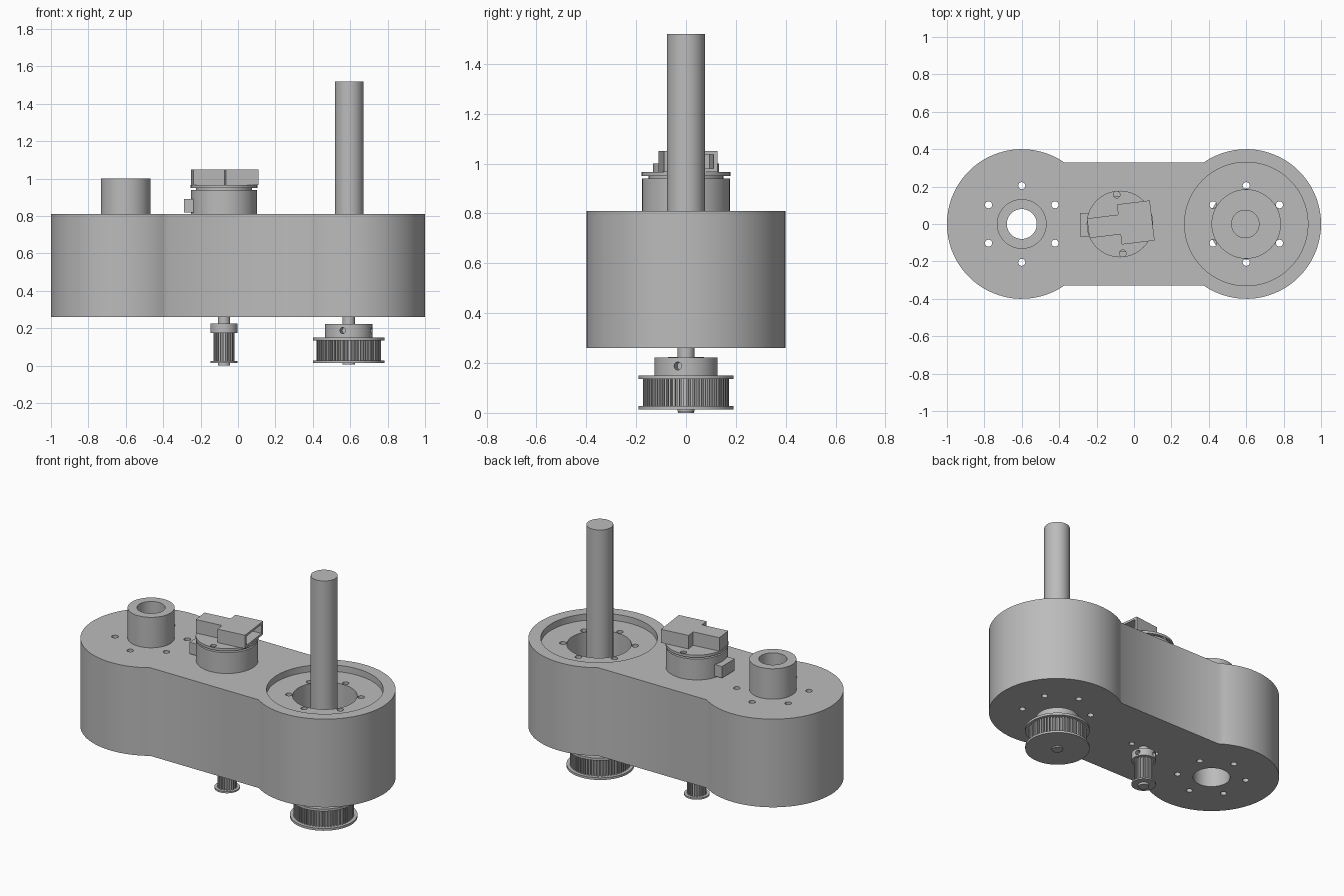
import bpy, bmesh, math
from mathutils import Matrix, Vector

cube = bpy.data.objects.get("Cube")
if cube:
    bpy.data.objects.remove(cube, do_unlink=True)

grey = bpy.data.materials.new("plain grey")
grey.use_nodes = True
grey.diffuse_color = (0.5, 0.5, 0.5, 1)
grey.node_tree.nodes["Principled BSDF"].inputs["Base Color"].default_value = (0.5, 0.5, 0.5, 1)


def prism(name, outline, z0, z1):
    """Extrude a closed counter-clockwise outline from z0 to z1."""
    bm = bmesh.new()
    low = bm.faces.new([bm.verts.new((x, y, z0)) for x, y in outline])
    up = bmesh.ops.extrude_face_region(bm, geom=[low])["geom"]
    bmesh.ops.translate(bm, vec=(0, 0, z1 - z0),
                        verts=[v for v in up if isinstance(v, bmesh.types.BMVert)])
    bmesh.ops.recalc_face_normals(bm, faces=bm.faces)
    mesh = bpy.data.meshes.new(name)
    bm.to_mesh(mesh)
    bm.free()
    mesh.materials.append(grey)
    ob = bpy.data.objects.new(name, mesh)
    bpy.context.collection.objects.link(ob)
    return ob


def arc(cx, cy, r, a0, a1, n):
    return [(cx + r * math.cos(a0 + (a1 - a0) * i / n),
             cy + r * math.sin(a0 + (a1 - a0) * i / n)) for i in range(n + 1)]


def cylinder(name, x, y, r, z0, z1, n=48):
    return prism(name, arc(x, y, r, 0, math.tau, n)[:-1], z0, z1)


def box(name, x0, x1, y0, y1, z0, z1):
    return prism(name, [(x0, y0), (x1, y0), (x1, y1), (x0, y1)], z0, z1)


def select(ob):
    bpy.ops.object.select_all(action='DESELECT')
    ob.select_set(True)
    bpy.context.view_layer.objects.active = ob


def combine(ob, other, operation='DIFFERENCE'):
    """Apply a boolean, then drop the helper."""
    mod = ob.modifiers.new("cut", 'BOOLEAN')
    mod.operation, mod.solver, mod.object = operation, 'EXACT', other
    select(ob)
    bpy.ops.object.modifier_apply(modifier=mod.name)
    bpy.data.objects.remove(other, do_unlink=True)


def set_screws(ob, x, z, r, angles):
    """Blind radial holes in a hub."""
    for a in angles:
        hole = cylinder("screw_cutter", 0, 0, 0.016, r * 0.6, r * 1.2, 16)
        d = Vector((math.cos(a), math.sin(a), 0))
        hole.data.transform(Matrix.Translation((x, 0, z)) @ d.to_track_quat('Z', 'Y').to_matrix().to_4x4())
        combine(ob, hole)


LEFT, RIGHT, MOTOR = 0.6, -0.6, -0.075
BASE, TOP = 0.26, 0.81

# Housing: two round ends joined by a narrower web
a = math.asin(0.33 / 0.4)
housing = prism("housing", arc(LEFT, 0, 0.4, a - math.pi, math.pi - a, 48)
                + arc(RIGHT, 0, 0.4, a, math.tau - a, 48), BASE, TOP)

# Bearing recess, deep pocket and idler bore
combine(housing, cylinder("recess_cutter", LEFT, 0, 0.33, TOP - 0.04, 1, 64))
combine(housing, cylinder("pocket_cutter", LEFT, 0, 0.183, 0.32, 1))
combine(housing, cylinder("bore_cutter", RIGHT, 0, 0.08, 0, 1.2))
combine(housing, cylinder("counterbore_cutter", RIGHT, 0, 0.11, 0, 0.74))

# Bolt circles and motor mounting holes
for cx in (LEFT, RIGHT):
    for i in range(6):
        t = math.pi / 2 + i * math.pi / 3
        combine(housing, cylinder("bolt_cutter", cx + 0.205 * math.cos(t),
                                  0.205 * math.sin(t), 0.019, 0, 1, 16))
for side in (-1, 1):
    combine(housing, cylinder("mount_cutter", MOTOR + side * 0.092, 0, 0.017, 0, 0.36, 16))

# Idler sleeve
sleeve = cylinder("idler_sleeve", RIGHT, 0, 0.133, TOP, 1.0)
combine(sleeve, cylinder("sleeve_cutter", RIGHT, 0, 0.08, 0.5, 1.2))

# Output shaft
cylinder("output_shaft", LEFT - 0.005, 0, 0.076, 0.32, 1.52)

# Motor can, neck, cap plate and side terminal
cylinder("motor_can", MOTOR, 0, 0.176, TOP, 0.94)
cylinder("motor_neck", MOTOR, 0, 0.15, 0.94, 0.952)
cap = cylinder("motor_cap", MOTOR, 0, 0.178, 0.95, 0.966)
for x, y in ((-0.093, 0.157), (-0.06, -0.157)):
    combine(cap, cylinder("cap_hole_cutter", x, y, 0.018, 0.9, 1, 16))
box("motor_terminal", -0.29, -0.22, -0.066, 0.06, 0.82, 0.892)

# Connector block: T shape with an open socket, slightly turned
socket = prism("connector_socket", [(-0.255, -0.053), (-0.087, -0.053), (-0.087, -0.108),
                                    (0.09, -0.108), (0.09, 0.108), (-0.087, 0.108),
                                    (-0.087, 0.053), (-0.255, 0.053)], 0.966, 1.05)
combine(socket, box("socket_cutter", -0.04, 0.2, -0.092, 0.092, 0.98, 1.036))
socket.data.transform(Matrix.Translation((0.008, 0.008, 0)) @ Matrix.Rotation(math.radians(7), 4, 'Z'))


def toothed_belt_wheel(name, x, r, depth, teeth, z0, z1):
    """Square-toothed cylinder."""
    outline = []
    for i in range(teeth):
        for f, rad in ((0, r), (0.5, r), (0.55, r - depth), (0.95, r - depth)):
            t = math.tau * (i + f) / teeth
            outline.append((x + rad * math.cos(t), rad * math.sin(t)))
    return prism(name, outline, z0, z1)


# Small drive pulley under the motor
cylinder("drive_shaft", MOTOR, 0, 0.033, 0.0, BASE, 32)
toothed_belt_wheel("drive_teeth", MOTOR, 0.056, 0.011, 18, 0.02, 0.18)
cylinder("drive_flange", MOTOR, 0, 0.072, 0.014, 0.024)
boss = cylinder("drive_hub", MOTOR, 0, 0.073, 0.175, 0.225)
set_screws(boss, MOTOR, 0.2, 0.073, (math.radians(20), math.radians(110)))

# Large driven pulley under the output shaft
PX = 0.592
cylinder("driven_shaft", PX, 0, 0.034, 0.006, 0.33, 32)
toothed_belt_wheel("driven_teeth", PX, 0.172, 0.014, 60, 0.02, 0.14)
cylinder("driven_lower_flange", PX, 0, 0.191, 0.014, 0.028, 64)
cylinder("driven_upper_flange", PX, 0, 0.191, 0.135, 0.15, 64)
hub = cylinder("driven_hub", PX, 0, 0.127, 0.15, 0.222)
set_screws(hub, PX, 0.188, 0.127, (math.radians(-15), math.radians(-105)))

# Smooth shading with sharp rims
for ob in bpy.context.scene.objects:
    if ob.type == 'MESH' and ob.data.materials and ob.data.materials[0] == grey:
        select(ob)
        bpy.ops.object.shade_smooth_by_angle(angle=math.radians(40))
